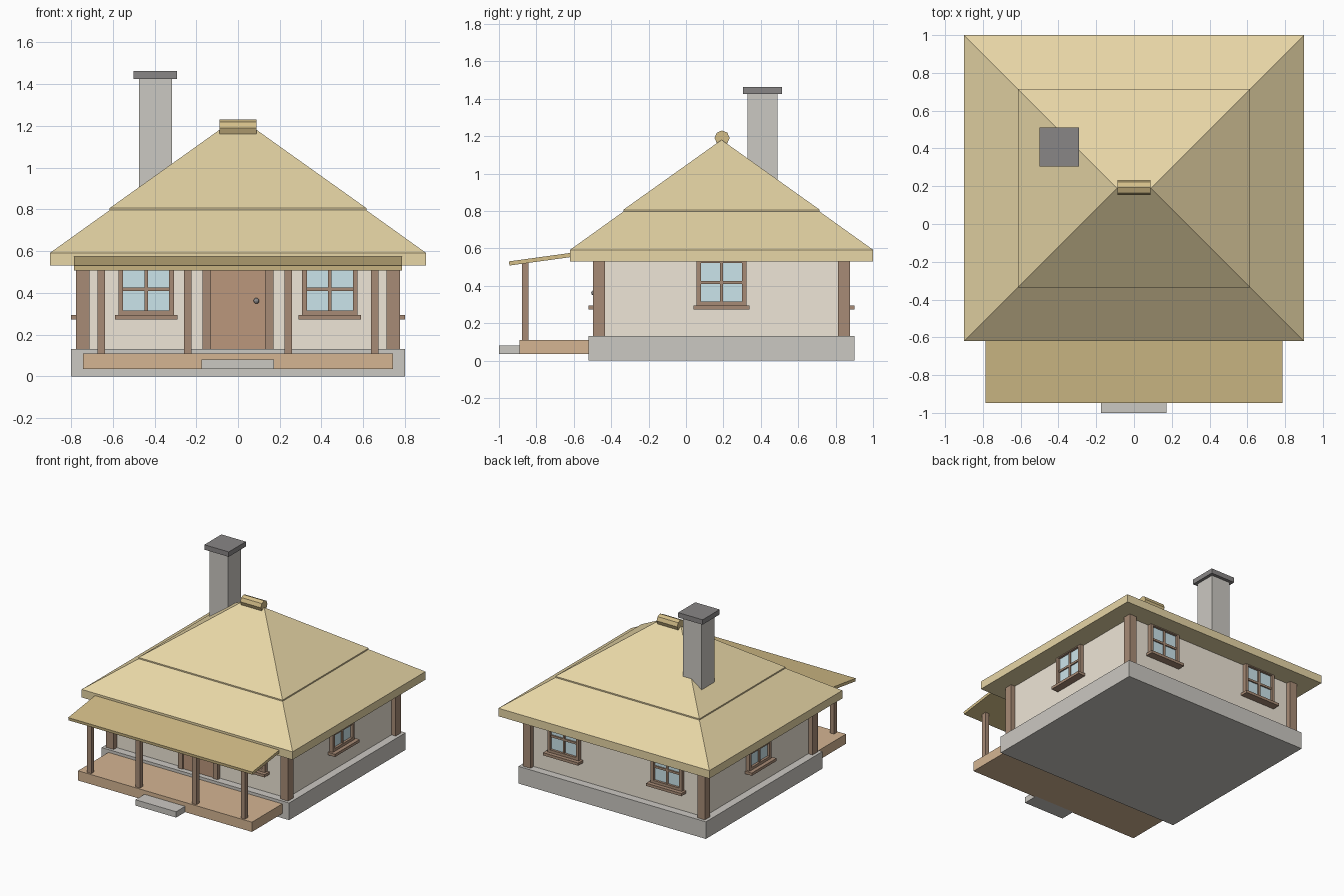
import bpy, bmesh
from math import pi
from mathutils import Matrix, Vector

if "Cube" in bpy.data.objects:
    bpy.data.objects.remove(bpy.data.objects["Cube"])


def material(name, rgb):
    m = bpy.data.materials.new(name)
    m.diffuse_color = (*rgb, 1)
    m.use_nodes = True
    m.node_tree.nodes["Principled BSDF"].inputs["Base Color"].default_value = m.diffuse_color
    return m


STONE = material("stone", (0.60, 0.58, 0.54))
PLASTER = material("plaster", (0.86, 0.79, 0.68))
WOOD = material("dark_wood", (0.39, 0.26, 0.18))
DOOR = material("door_wood", (0.50, 0.31, 0.20))
DECK = material("deck_wood", (0.66, 0.46, 0.29))
THATCH = material("thatch", (0.80, 0.67, 0.38))
THATCH_DARK = material("dark_thatch", (0.66, 0.52, 0.25))
GLASS = material("glass", (0.60, 0.78, 0.83))
IRON = material("iron", (0.25, 0.24, 0.24))

CY = 0.19            # y of the house centre
WX, WY = 0.74, 0.65  # wall half sizes


def finish(name, bm, mat, place=None):
    bmesh.ops.recalc_face_normals(bm, faces=bm.faces)
    me = bpy.data.meshes.new(name)
    bm.to_mesh(me)
    bm.free()
    me.materials.append(mat)
    ob = bpy.data.objects.new(name, me)
    bpy.context.collection.objects.link(ob)
    if place:
        ob.matrix_world = place
    return ob


def box(name, xs, ys, zs, mat, place=None):
    bm = bmesh.new()
    bmesh.ops.create_cube(bm, size=1)
    for v in bm.verts:
        v.co = Vector([r[0] if c < 0 else r[1] for c, r in zip(v.co, (xs, ys, zs))])
    return finish(name, bm, mat, place)


def hip_roof(name, hx, hy, z0, z1, ridge, top):
    """Slab with a vertical edge, rising on four sides to a short ridge."""
    bm = bmesh.new()
    corners = [(-hx, CY - hy), (hx, CY - hy), (hx, CY + hy), (-hx, CY + hy)]
    lo = [bm.verts.new((x, y, z0)) for x, y in corners]
    hi = [bm.verts.new((x, y, z1)) for x, y in corners]
    a = bm.verts.new((-ridge, CY, top))
    b = bm.verts.new((ridge, CY, top))
    bm.faces.new(lo)
    for i in range(4):
        j = (i + 1) % 4
        bm.faces.new((lo[i], lo[j], hi[j], hi[i]))
    for f in ((hi[0], hi[1], b, a), (hi[1], hi[2], b), (hi[2], hi[3], a, b), (hi[3], hi[0], a)):
        bm.faces.new(f)
    return finish(name, bm, THATCH)


def window(name, place):
    """Window on a wall lying at local y = 0 and facing local -y."""
    def part(n, xs, ys, zs, m):
        box(f"{name}_{n}", xs, ys, zs, m, place)
    part("glass", (-0.115, 0.115), (-0.012, 0.01), (0.305, 0.53), GLASS)
    for s, n in ((-1, "left"), (1, "right")):
        part(f"{n}_jamb", sorted((s * 0.11, s * 0.133)), (-0.03, 0.01), (0.292, 0.545), WOOD)
    part("bottom_rail", (-0.11, 0.11), (-0.03, 0.01), (0.292, 0.315), WOOD)
    part("top_rail", (-0.11, 0.11), (-0.03, 0.01), (0.522, 0.545), WOOD)
    part("upright_bar", (-0.008, 0.008), (-0.022, 0.01), (0.315, 0.522), WOOD)
    part("cross_bar", (-0.11, 0.11), (-0.022, 0.01), (0.41, 0.426), WOOD)
    part("sill", (-0.15, 0.15), (-0.06, 0.01), (0.273, 0.294), WOOD)


# Stone base, walls and corner posts
box("stone_base", (-0.8, 0.8), (CY - 0.71, CY + 0.71), (0, 0.132), STONE)
box("walls", (-WX, WX), (CY - WY, CY + WY), (0.13, 0.56), PLASTER)
for sx in (-1, 1):
    for sy in (-1, 1):
        x, y = sx * 0.744, CY + sy * 0.656
        box("corner_post", (x - 0.032, x + 0.032), (y - 0.032, y + 0.032), (0.13, 0.55), WOOD)

# Windows: two front, two back, one on each side
for i, x in enumerate((-0.44, 0.44)):
    window(f"front_window_{i}", Matrix.Translation((x, CY - WY, 0)))
    window(f"back_window_{i}", Matrix.Translation((x, CY + WY, 0)) @ Matrix.Rotation(pi, 4, 'Z'))
for s, n in ((1, "right"), (-1, "left")):
    window(f"{n}_window", Matrix.Translation((s * WX, CY, 0)) @ Matrix.Rotation(s * pi / 2, 4, 'Z'))

# Door, frame and knob
FY = CY - WY
box("door", (-0.135, 0.135), (FY - 0.02, FY + 0.01), (0.13, 0.51), DOOR)
for s in (-1, 1):
    box("door_jamb", sorted((s * 0.13, s * 0.17)), (FY - 0.03, FY + 0.01), (0.13, 0.51), WOOD)
box("door_lintel", (-0.17, 0.17), (FY - 0.03, FY + 0.01), (0.51, 0.545), WOOD)
bm = bmesh.new()
bmesh.ops.create_uvsphere(bm, u_segments=10, v_segments=6, radius=0.014)
finish("door_knob", bm, IRON, Matrix.Translation((0.088, FY - 0.033, 0.362)))

# Two layers of thatch and the ridge roll
hip_roof("lower_thatch", 0.9, 0.81, 0.53, 0.592, 0.09, 1.172)
hip_roof("upper_thatch", 0.615, 0.525, 0.79, 0.806, 0.09, 1.18)
bm = bmesh.new()
bmesh.ops.create_cone(bm, cap_ends=True, segments=8, radius1=0.04, radius2=0.04, depth=0.176)
finish("ridge_roll", bm, THATCH_DARK,
       Matrix.Translation((0, CY + 0.003, 1.19)) @ Matrix.Rotation(pi / 2, 4, 'Y'))

# Chimney and cap
box("chimney", (-0.475, -0.315), (0.328, 0.488), (0.6, 1.426), STONE)
box("chimney_cap", (-0.5, -0.292), (0.304, 0.512), (1.424, 1.462), IRON)

# Porch deck, step and posts
box("porch_deck", (-0.742, 0.742), (-0.89, -0.51), (0.035, 0.11), DECK)
box("porch_step", (-0.175, 0.172), (-1.0, -0.88), (0.035, 0.08), STONE)
for x in (-0.656, -0.241, 0.241, 0.656):
    box("porch_post", (x - 0.018, x + 0.018), (-0.877, -0.841), (0.11, 0.53), WOOD)

# Sloping porch roof slab
bm = bmesh.new()
profile = [(-0.944, 0.508), (-0.595, 0.556), (-0.598, 0.578), (-0.947, 0.53)]
face = bm.faces.new([bm.verts.new((-0.786, y, z)) for y, z in profile])
ext = bmesh.ops.extrude_face_region(bm, geom=[face])
bmesh.ops.translate(bm, vec=(1.572, 0, 0),
                    verts=[g for g in ext["geom"] if isinstance(g, bmesh.types.BMVert)])
bm.faces.ensure_lookup_table()
finish("porch_roof", bm, THATCH_DARK)
